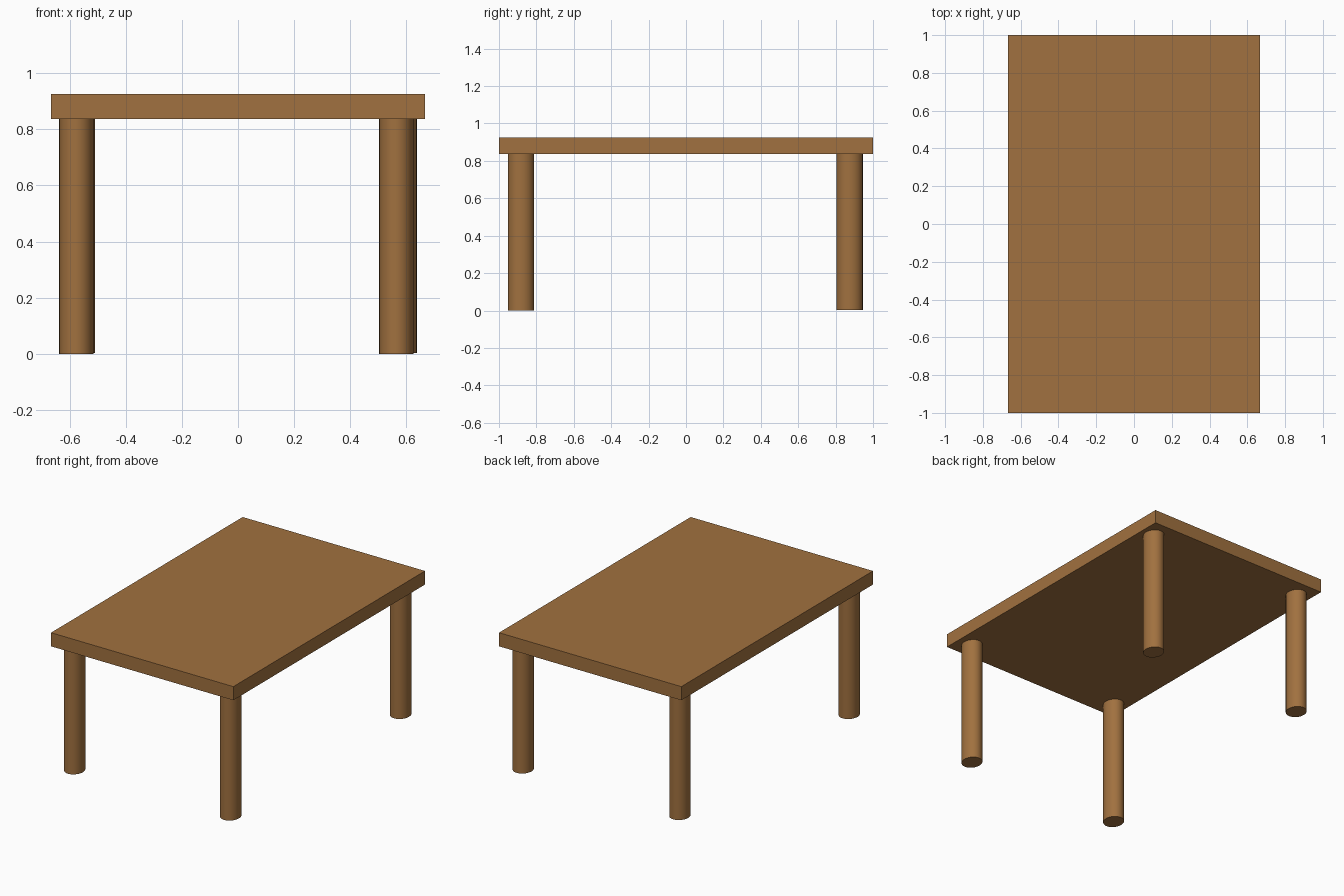
import bpy
import math

if "Cube" in bpy.data.objects:
    bpy.data.objects.remove(bpy.data.objects["Cube"])

wood = bpy.data.materials.new("brown wood")
wood.diffuse_color = (0.355, 0.165, 0.05, 1.0)
wood.use_nodes = True
wood.node_tree.nodes["Principled BSDF"].inputs["Base Color"].default_value = wood.diffuse_color

TOP_Z, UNDER_Z = 0.926, 0.836

# Flat rectangular table top
bpy.ops.mesh.primitive_cube_add(size=1, location=(0, 0, (TOP_Z + UNDER_Z) / 2))
top = bpy.context.object
top.name = "table_top"
top.scale = (1.332, 2.0, TOP_Z - UNDER_Z)
bpy.ops.object.transform_apply(location=False, rotation=False, scale=True)
top.data.materials.append(wood)


# Slightly oval round leg reaching up to the underside
def leg(name, x, y, z0):
    h = UNDER_Z - z0
    bpy.ops.mesh.primitive_cylinder_add(vertices=32, radius=1, depth=1,
                                        location=(x, y, z0 + h / 2))
    ob = bpy.context.object
    ob.name = name
    ob.scale = (0.061, 0.0695, h)
    bpy.ops.object.transform_apply(location=False, rotation=False, scale=True)
    ob.data.materials.append(wood)
    bpy.ops.object.shade_smooth_by_angle(angle=math.radians(35))


# Four legs, hand-placed with small offsets
for name, x, y, z0 in (
    ("front_left_leg", -0.576, -0.882, 0.0),
    ("front_right_leg", 0.564, -0.882, 0.0),
    ("back_left_leg", -0.570, 0.877, 0.003),
    ("back_right_leg", 0.576, 0.875, 0.003),
):
    leg(name, x, y, z0)
